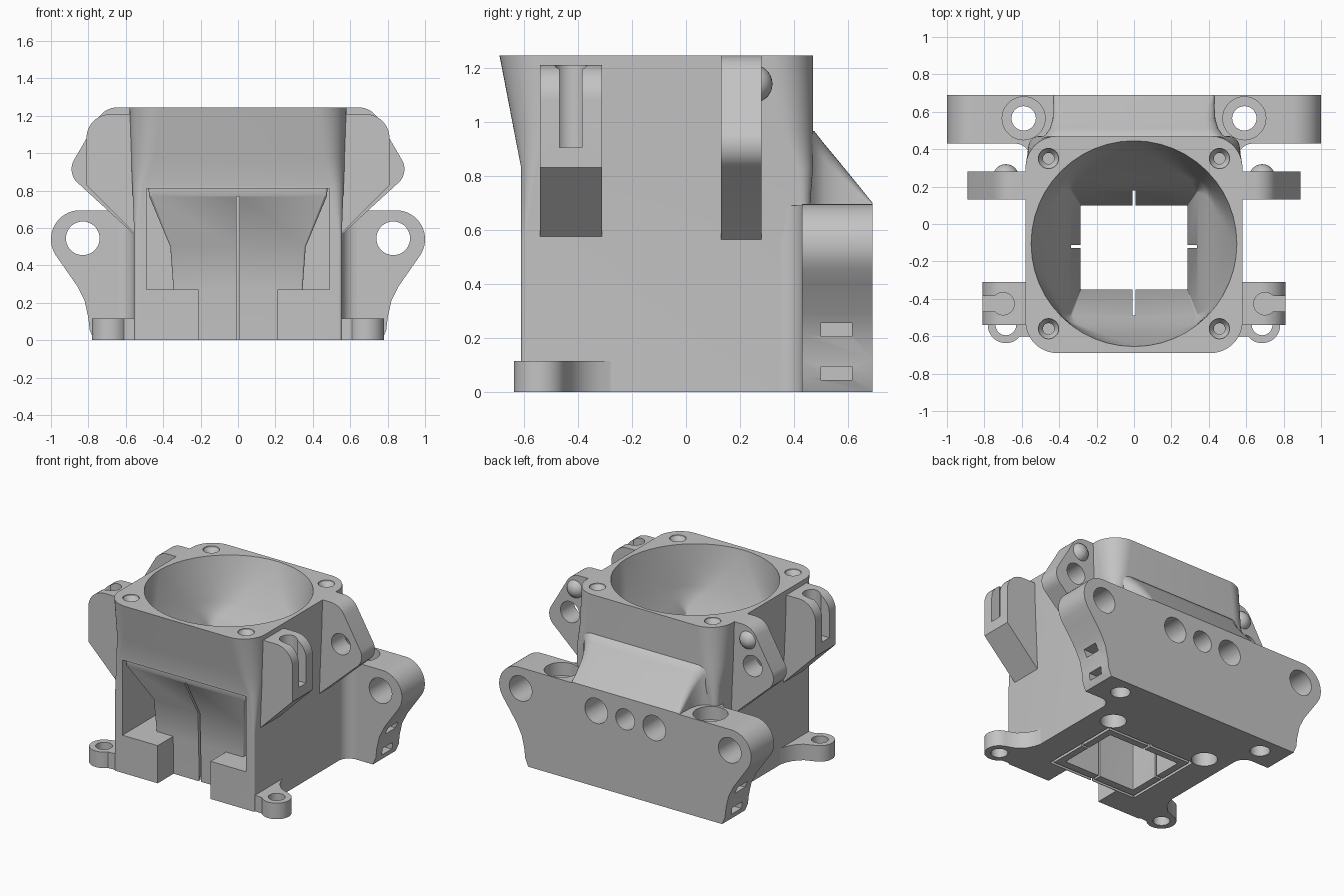
import bpy, bmesh, math
from mathutils import Vector

cube = bpy.data.objects.get("Cube")
if cube:
    bpy.data.objects.remove(cube, do_unlink=True)

grey = bpy.data.materials.new("plain_grey")
grey.use_nodes = True
GREY = (0.55, 0.55, 0.55, 1)
grey.diffuse_color = GREY
grey.node_tree.nodes["Principled BSDF"].inputs["Base Color"].default_value = GREY


def make(name, bm):
    bmesh.ops.remove_doubles(bm, verts=bm.verts, dist=1e-5)
    bmesh.ops.recalc_face_normals(bm, faces=bm.faces)
    mesh = bpy.data.meshes.new(name)
    bm.to_mesh(mesh)
    bm.free()
    obj = bpy.data.objects.new(name, mesh)
    bpy.context.collection.objects.link(obj)
    return obj


def loft(name, rings):
    """Solid through rings of equal point count."""
    bm = bmesh.new()
    loops = [[bm.verts.new(p) for p in ring] for ring in rings]
    n = len(loops[0])
    for a, b in zip(loops, loops[1:]):
        for i in range(n):
            j = (i + 1) % n
            bm.faces.new((a[i], a[j], b[j], b[i]))
    bm.faces.new(loops[0])
    bm.faces.new(loops[-1])
    return make(name, bm)


def ring(hx, y0, y1, r, z, steps=12):
    """Rounded rectangle, or a circle when r is half the width."""
    cy, hy = (y0 + y1) / 2, (y1 - y0) / 2
    pts = []
    for k, (sx, sy) in enumerate(((1, 1), (-1, 1), (-1, -1), (1, -1))):
        for i in range(steps + 1):
            a = math.pi / 2 * (k + i / steps)
            pts.append((sx * (hx - r) + r * math.cos(a),
                        cy + sy * (hy - r) + r * math.sin(a), z))
    return pts


def arc(cx, cy, r, a0, a1, steps):
    return [(cx + r * math.cos(math.radians(a0 + (a1 - a0) * i / steps)),
             cy + r * math.sin(math.radians(a0 + (a1 - a0) * i / steps)))
            for i in range(steps + 1)]


def prism(name, pts, lo, hi, axis):
    """Extrude an outline: (x,z) along y or (x,y) along z."""
    put = {"y": lambda p, t: (p[0], t, p[1]),
           "z": lambda p, t: (p[0], p[1], t)}[axis]
    return loft(name, [[put(p, t) for p in pts] for t in (lo, hi)])


def rod(cx, cy, r, lo, hi, axis):
    return prism("cutter", arc(cx, cy, r, 0, 350, 35), lo, hi, axis)


def box(x0, x1, y0, y1, z0, z1):
    return prism("cutter", [(x0, y0), (x1, y0), (x1, y1), (x0, y1)], z0, z1, "z")


def combine(obj, other, op="DIFFERENCE"):
    mod = obj.modifiers.new("join", "BOOLEAN")
    mod.operation, mod.solver, mod.object = op, "EXACT", other
    bpy.context.view_layer.objects.active = obj
    bpy.ops.object.modifier_apply(modifier=mod.name)
    bpy.data.objects.remove(other, do_unlink=True)


# Main housing with the front opening and the notch below it
body = loft("housing", [
    ring(0.555, -0.61, 0.45, 0.015, 0), ring(0.555, -0.61, 0.45, 0.015, 0.57),
    ring(0.565, -0.61, 0.47, 0.06, 0.83), ring(0.572, -0.637, 0.47, 0.12, 0.97),
    ring(0.58, -0.69, 0.47, 0.17, 1.245)])
combine(body, box(-0.49, 0.49, -0.8, -0.1, 0.27, 0.81))
combine(body, box(-0.21, 0.21, -0.8, -0.38, -0.1, 0.3))
combine(body, rod(0, 0.545, 0.085, 0, 0.6, "y"))

# Duct: round bowl, flared throat and square outlet tube
combine(body, loft("duct_outer", [
    ring(0.343, -0.43, 0.18, 0.01, 0), ring(0.345, -0.435, 0.18, 0.01, 0.27),
    ring(0.362, -0.445, 0.2, 0.01, 0.5),
    ring(0.475, -0.595, 0.34, 0.015, 0.77), ring(0.48, -0.595, 0.35, 0.015, 0.82)]),
    "UNION")
combine(body, loft("duct_inner", [
    ring(0.285, -0.35, 0.1, 0.004, -0.02), ring(0.285, -0.35, 0.1, 0.004, 0.45),
    ring(0.34, -0.49, 0.18, 0.01, 0.77),
    ring(0.39, -0.535, 0.24, 0.09, 0.85), ring(0.44, -0.575, 0.3, 0.24, 0.95),
    ring(0.505, -0.625, 0.385, 0.43, 1.1), ring(0.55, -0.655, 0.445, 0.55, 1.245),
    ring(0.55, -0.655, 0.445, 0.55, 1.26)]))

# Slits in the duct and groove round the outlet
combine(body, box(-0.008, 0.008, -0.65, 0.178, -0.1, 0.768))
combine(body, box(-0.338, 0.338, -0.128, -0.112, -0.1, 0.765))
for s in (-1, 1):
    combine(body, box(s * 0.345 - 0.01, s * 0.345 + 0.01, -0.42, 0.165, -0.1, 0.03))
for y in (-0.415, 0.16):
    combine(body, box(-0.345, 0.345, y - 0.01, y + 0.01, -0.1, 0.03))

# Countersunk screw holes in the rim and pockets underneath
for s in (-1, 1):
    for y in (-0.56, 0.35):
        combine(body, loft("cutter", [
            [(*p, z) for p in arc(s * 0.457, y, r, 0, 350, 35)]
            for r, z in ((0.03, 1.0), (0.03, 1.2), (0.054, 1.235), (0.054, 1.3))]))
    combine(body, rod(s * 0.385, 0.25, 0.085, -0.1, 0.2, "z"))

# Back mounting plate
half = [(0.77, 0), (0.793, 0.055), (0.8, 0.12), (0.82, 0.21), (0.86, 0.29),
        (0.94, 0.405), (0.975, 0.455)] + arc(0.845, 0.54, 0.155, -20, 90, 14)
plate = prism("back_plate", half + [(-x, z) for x, z in reversed(half)],
              0.43, 0.69, "y")
combine(plate, rod(0, 0.545, 0.075, 0.3, 0.8, "y"))
for s in (-1, 1):
    combine(plate, rod(s * 0.83, 0.545, 0.09, 0.3, 0.8, "y"))
    combine(plate, rod(s * 0.23, 0.545, 0.09, 0.46, 0.8, "y"))
    combine(plate, rod(s * 0.59, 0.565, 0.065, -0.1, 0.8, "z"))
    combine(plate, rod(s * 0.59, 0.565, 0.115, 0.6, 0.8, "z"))
    for z in (0.07, 0.23):
        x0, x1 = sorted((s * 0.72, s * 0.95))
        combine(plate, box(x0, x1, 0.5, 0.615, z - 0.025, z + 0.025))


# Sloped hump flaring into the housing
def hump_section(y, w, top, r):
    side = [(w, 0.68)] + arc(w - r, top - r, r, 0, 90, 6)
    return [(x, y, z) for x, z in side + [(-x, z) for x, z in reversed(side)]]


hump = loft("back_hump", [
    hump_section(0.44, 0.535, 0.97, 0.06), hump_section(0.455, 0.515, 0.97, 0.06),
    hump_section(0.475, 0.475, 0.965, 0.06), hump_section(0.51, 0.45, 0.92, 0.06),
    hump_section(0.56, 0.435, 0.86, 0.06), hump_section(0.64, 0.43, 0.762, 0.04),
    hump_section(0.69, 0.43, 0.7, 0.015)])

parts = [body, plate, hump]
for s, side in ((1, "left"), (-1, "right")):
    def flip(pts):
        return [(s * a, b) for a, b in pts]

    # Front lug with a keyhole slot
    lug = prism(side + "_front_lug", flip(
        [(0.53, 0.55), (0.555, 0.575), (0.81, 0.83)] + arc(0.68, 1.08, 0.13, 0, 90, 10)
        + [(0.53, 1.21)]), -0.54, -0.31, "y")
    x0, x1 = sorted((s * 0.7, s * 0.9))
    combine(lug, box(x0, x1, -0.468, -0.385, 0.905, 1.3))
    combine(lug, rod(s * 0.7, -0.426, 0.06, 0.905, 1.3, "z"))

    # Rear arm with a bolt hole and a domed pin
    arm = prism(side + "_rear_arm", flip(
        [(0.53, 0.54), (0.555, 0.565), (0.85, 0.835)] + arc(0.79, 0.915, 0.1, -45, 25, 10)
        + arc(0.645, 1.125, 0.12, 25, 90, 8) + [(0.53, 1.245)]), 0.13, 0.28, "y")
    combine(arm, rod(s * 0.725, 0.965, 0.075, 0, 0.5, "y"))
    bm = bmesh.new()
    bmesh.ops.create_uvsphere(bm, u_segments=24, v_segments=14, radius=0.07)
    bmesh.ops.translate(bm, verts=bm.verts, vec=Vector((s * 0.685, 0.25, 1.14)))
    pin = make(side + "_pin", bm)

    # Front foot and fillet beside the plate
    foot = prism(side + "_foot", flip(
        [(0.5, -0.6), (0.555, -0.6)] + arc(0.685, -0.54, 0.097, -140, 75, 22)
        + [(0.64, -0.42), (0.59, -0.37), (0.565, -0.32), (0.55, -0.26), (0.5, -0.26)]),
        0, 0.115, "z")
    combine(foot, rod(s * 0.685, -0.54, 0.055, -0.1, 0.2, "z"))
    fillet = prism(side + "_fillet", flip(
        [(0.54, 0.36)] + arc(0.635, 0.35, 0.08, 180, 90, 8) + [(0.635, 0.445), (0.54, 0.445)]),
        0, 0.69, "z")
    parts += [lug, arm, pin, foot, fillet]

# Finish: one colour, smooth curves with sharp edges
bpy.ops.object.select_all(action="DESELECT")
for obj in parts:
    obj.data.materials.clear()
    obj.data.materials.append(grey)
    obj.select_set(True)
bpy.context.view_layer.objects.active = body
bpy.ops.object.shade_smooth_by_angle(angle=math.radians(30))
